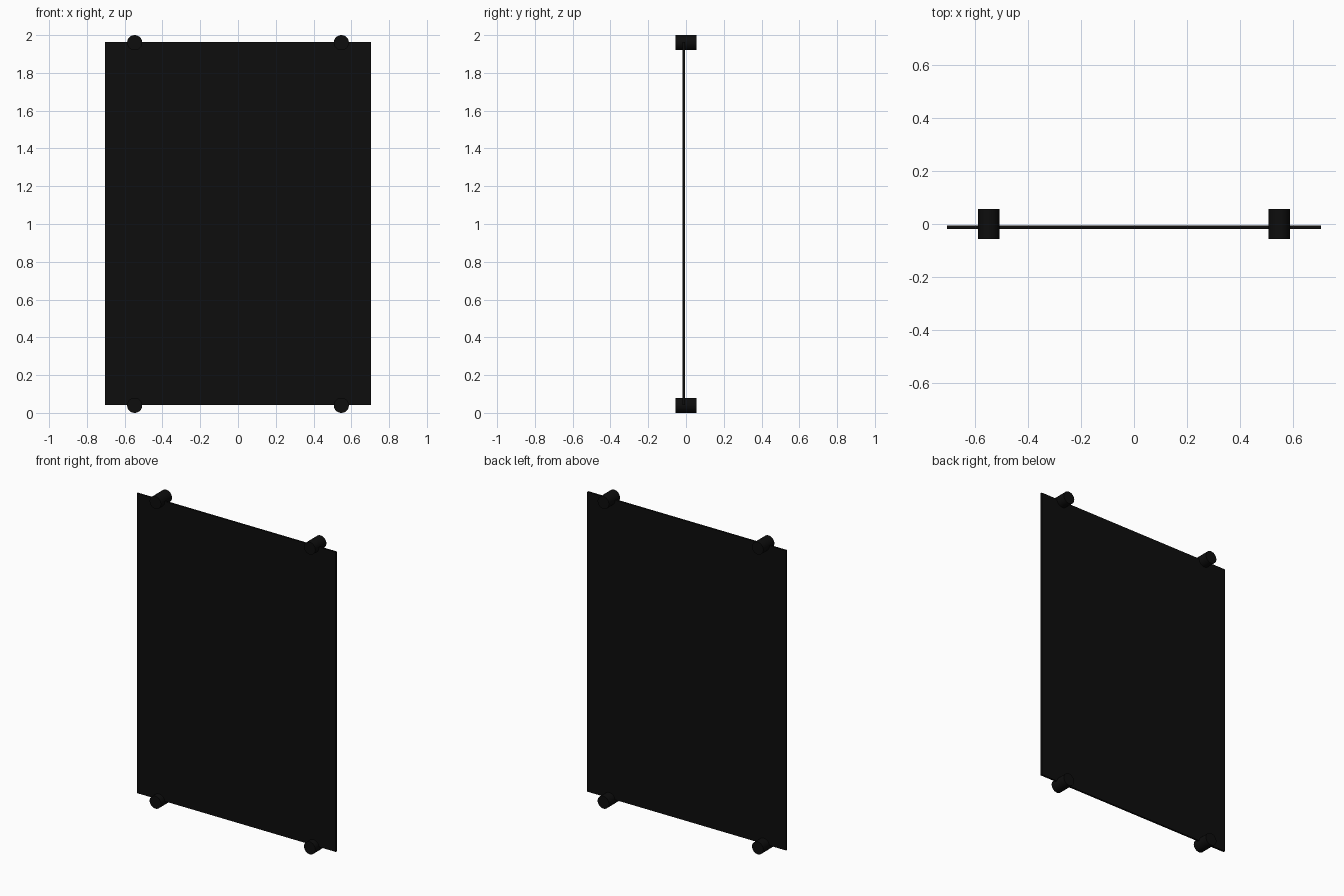
import bpy
import math

if "Cube" in bpy.data.objects:
    bpy.data.objects.remove(bpy.data.objects["Cube"])

black = bpy.data.materials.new("black")
black.diffuse_color = (0.004, 0.004, 0.004, 1)
black.use_nodes = True
black.node_tree.nodes["Principled BSDF"].inputs["Base Color"].default_value = black.diffuse_color

# Thin upright panel
bpy.ops.mesh.primitive_cube_add(size=1, location=(0, -0.012, 1.003))
panel = bpy.context.object
panel.name = "panel"
panel.scale = (1.41, 0.012, 1.92)
bpy.ops.object.transform_apply(location=False, rotation=False, scale=True)
panel.data.materials.append(black)


# Round standoff pegs crossing the top and bottom edges
def peg(name, x, z):
    bpy.ops.mesh.primitive_cylinder_add(
        vertices=32, radius=0.04, depth=0.112,
        location=(x, 0, z), rotation=(math.pi / 2, 0, 0))
    ob = bpy.context.object
    ob.name = name
    ob.data.materials.append(black)
    bpy.ops.object.shade_smooth_by_angle(angle=math.radians(40))


for side, x in (("left", -0.547), ("right", 0.547)):
    for level, z in (("bottom", 0.04), ("top", 1.96)):
        peg(f"{level}_{side}_peg", x, z)
